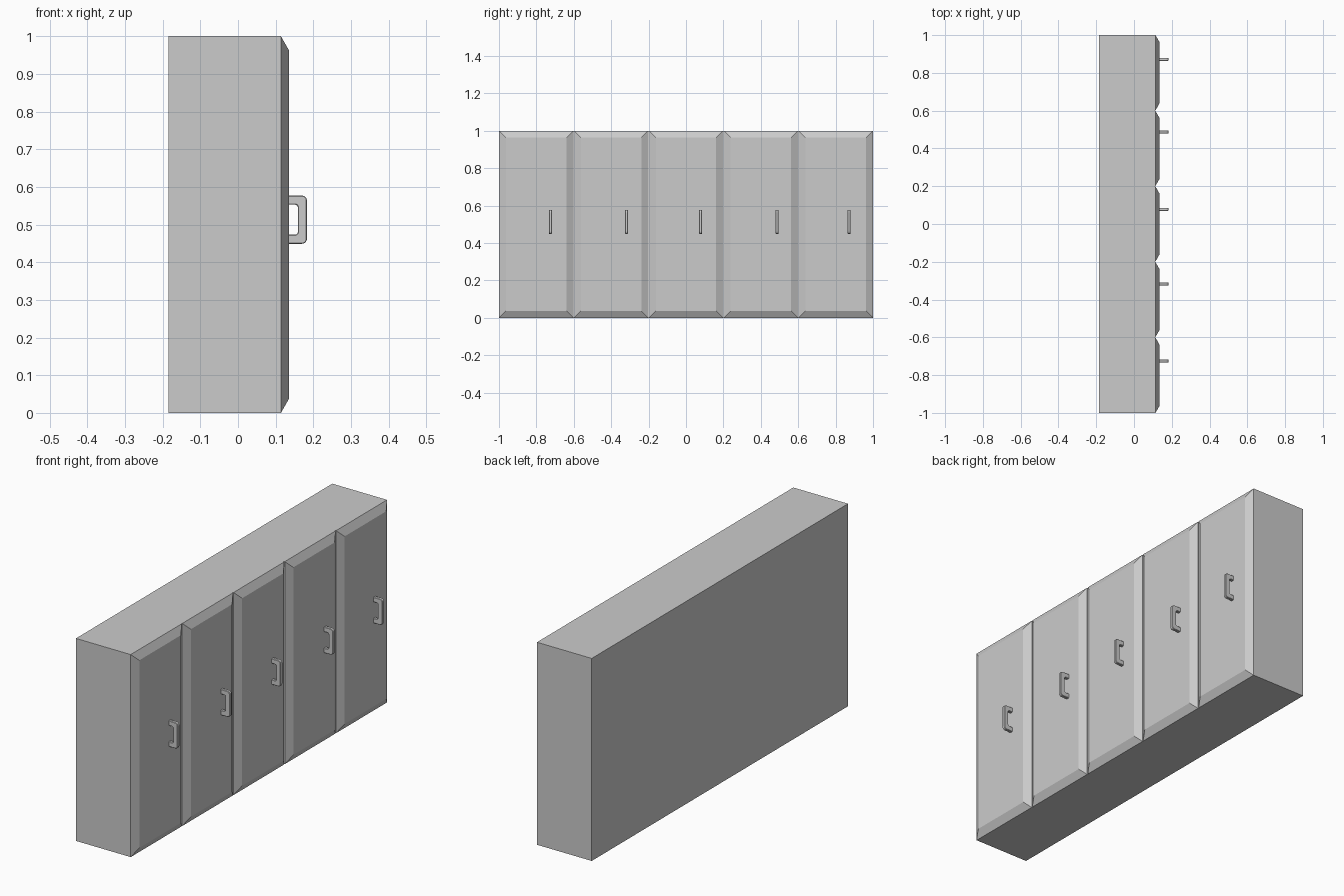
import bpy, bmesh, math

if "Cube" in bpy.data.objects:
    bpy.data.objects.remove(bpy.data.objects["Cube"])

BACK, FRONT, FACE = -0.185, 0.114, 0.135   # x of back, cabinet front, door face


def make_object(name, bm):
    bmesh.ops.recalc_face_normals(bm, faces=bm.faces)
    mesh = bpy.data.meshes.new(name)
    bm.to_mesh(mesh)
    bm.free()
    obj = bpy.data.objects.new(name, mesh)
    bpy.context.collection.objects.link(obj)
    return obj


def box(name, lo, hi):
    bm = bmesh.new()
    bmesh.ops.create_cube(bm, size=1)
    for v in bm.verts:
        v.co = [(a + b) / 2 + c * (b - a) for a, b, c in zip(lo, hi, v.co)]
    return make_object(name, bm)


def door(name, y0, y1, inset=0.037):
    # slab with short straight sides and a wide chamfer up to the flat face
    bm = bmesh.new()
    rings = []
    for x, d in ((FRONT - 0.014, 0.0), (FRONT, 0.0), (FACE, inset)):
        rings.append([bm.verts.new((x, y, z)) for y, z in
                      ((y0 + d, d), (y1 - d, d), (y1 - d, 1 - d), (y0 + d, 1 - d))])
    for a, b in zip(rings, rings[1:]):
        for i in range(4):
            j = (i + 1) % 4
            bm.faces.new((a[i], a[j], b[j], b[i]))
    bm.faces.new(rings[0])
    bm.faces.new(rings[-1])
    return make_object(name, bm)


def corner(cx, cz, r, start, sweep, n=4):
    # points of a rounded corner
    return [(cx + r * math.cos(math.radians(start + sweep * i / n)),
             cz + r * math.sin(math.radians(start + sweep * i / n))) for i in range(n + 1)]


def handle(name, y, thick=0.016):
    # C-shaped profile extruded along y
    x0, x1, z0, z1, w = FACE - 0.002, 0.183, 0.449, 0.577, 0.024
    ro, ri = 0.013, 0.008
    pts = [(x0, z0)]
    pts += corner(x1 - ro, z0 + ro, ro, -90, 90)
    pts += corner(x1 - ro, z1 - ro, ro, 0, 90)
    pts += [(x0, z1), (x0, z1 - w)]
    pts += corner(x1 - w - ri, z1 - w - ri, ri, 90, -90)
    pts += corner(x1 - w - ri, z0 + w + ri, ri, 0, -90)
    pts += [(x0, z0 + w)]
    bm = bmesh.new()
    face = bm.faces.new([bm.verts.new((px, y - thick / 2, pz)) for px, pz in pts])
    ext = bmesh.ops.extrude_face_region(bm, geom=[face])
    moved = [g for g in ext["geom"] if isinstance(g, bmesh.types.BMVert)]
    bmesh.ops.translate(bm, verts=moved, vec=(0, thick, 0))
    obj = make_object(name, bm)
    bev = obj.modifiers.new("soft_edges", 'BEVEL')
    bev.width = 0.002
    bev.segments = 1
    bev.limit_method = 'ANGLE'
    bev.angle_limit = math.radians(50)
    return obj


# cabinet body
box("cabinet_body", (BACK, -1, 0), (FRONT - 0.003, 1, 1))

# five doors, each with its handle
for i, hy in enumerate((-0.725, -0.318, 0.078, 0.487, 0.872)):
    y0 = -1 + 0.4 * i
    door(f"door_{i + 1}", y0 + (0.002 if i else 0), y0 + (0.398 if i < 4 else 0.4))
    handle(f"handle_{i + 1}", hy)
